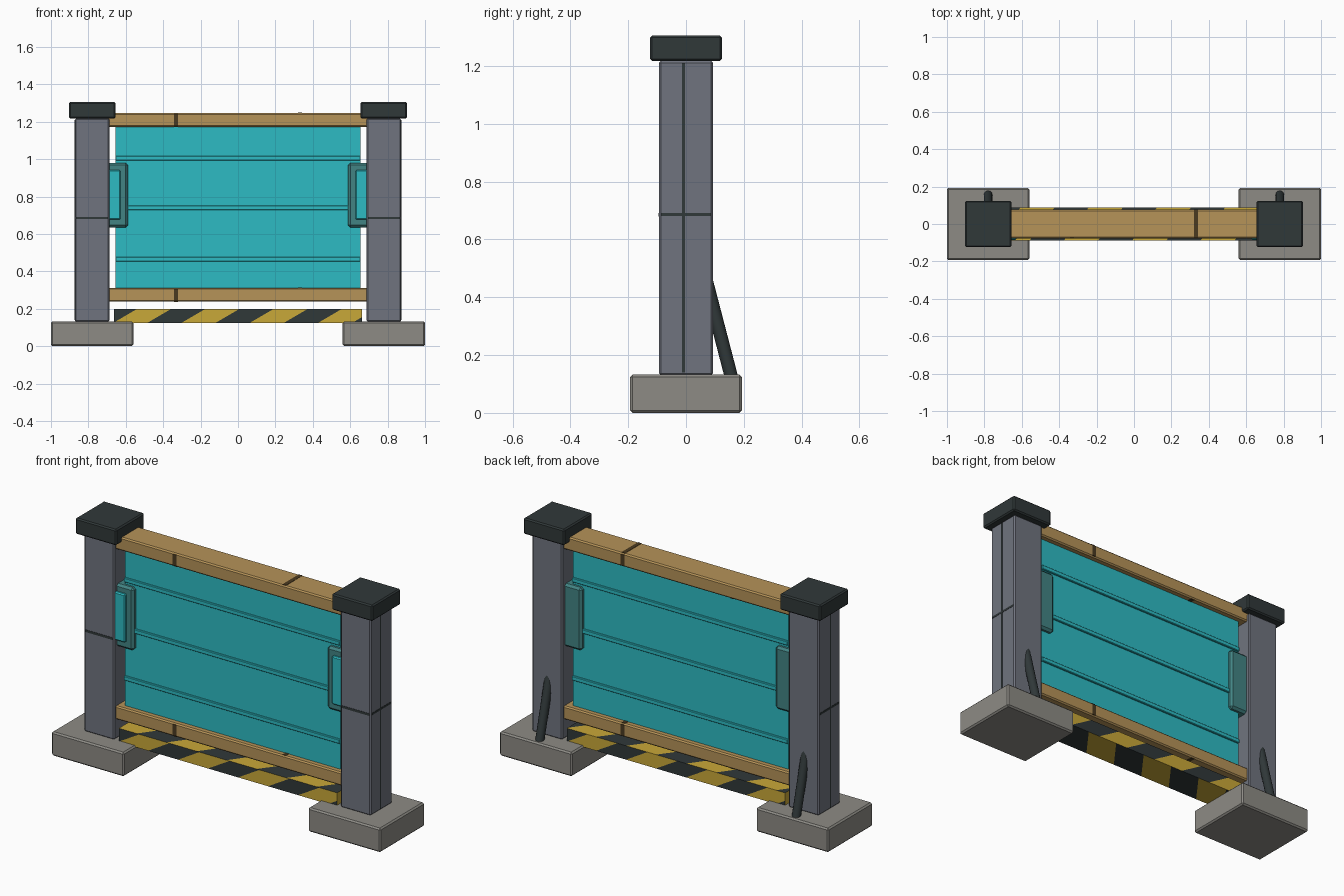
import bpy, bmesh, math
from mathutils import Vector

if "Cube" in bpy.data.objects:
    bpy.data.objects.remove(bpy.data.objects["Cube"])


def srgb(r, g, b):
    def lin(c):
        c /= 255
        return c / 12.92 if c <= 0.04045 else ((c + 0.055) / 1.055) ** 2.4
    return (lin(r), lin(g), lin(b), 1)


def material(name, *rgb):
    m = bpy.data.materials.new(name)
    m.diffuse_color = srgb(*rgb)
    m.use_nodes = True
    m.node_tree.nodes["Principled BSDF"].inputs["Base Color"].default_value = m.diffuse_color
    return m


CONCRETE = material("concrete grey", 141, 139, 133)
STEEL = material("post grey", 112, 116, 127)
DARK = material("dark metal", 48, 56, 57)
WOOD = material("tan rail", 182, 147, 88)
CYAN = material("cyan panel", 45, 187, 195)
TEAL = material("dull teal", 66, 132, 132)
YELLOW = material("warning yellow", 201, 168, 56)
SEAM = material("dark brown seam", 74, 58, 32)


def finish(name, bm, mats):
    me = bpy.data.meshes.new(name)
    bm.to_mesh(me)
    bm.free()
    for m in mats:
        me.materials.append(m)
    ob = bpy.data.objects.new(name, me)
    bpy.context.collection.objects.link(ob)
    return ob


def box(name, x, y, z, mat, bevel=0.0):
    """Box from (min, max) ranges, with an optional small bevel."""
    bm = bmesh.new()
    bmesh.ops.create_cube(bm, size=1)
    for v in bm.verts:
        v.co = [(r[0] + r[1]) / 2 + c * (r[1] - r[0]) for r, c in zip((x, y, z), v.co)]
    if bevel:
        bmesh.ops.bevel(bm, geom=bm.edges[:], offset=bevel, segments=1, affect='EDGES')
    return finish(name, bm, [mat])


def side_box(name, s, x, y, z, mat, bevel=0.0):
    return box(name, sorted((s * x[0], s * x[1])), y, z, mat, bevel)


for s, side in ((-1, "left"), (1, "right")):
    # foot, post and cap
    side_box(side + "_foot", s, (0.56, 1.0), (-0.193, 0.193), (0, 0.132), CONCRETE, 0.008)
    side_box(side + "_post", s, (0.688, 0.872), (-0.093, 0.093), (0.13, 1.218), STEEL, 0.007)
    side_box(side + "_cap", s, (0.655, 0.903), (-0.124, 0.124), (1.218, 1.306), DARK, 0.007)
    # thin painted seams on the post
    side_box(side + "_post_front_seam", s, (0.695, 0.865), (-0.0945, -0.09), (0.679, 0.692), DARK)
    side_box(side + "_post_side_seam", s, (0.868, 0.8735), (-0.086, 0.086), (0.681, 0.692), DARK)
    side_box(side + "_post_side_line", s, (0.868, 0.8733), (-0.014, -0.004), (0.14, 1.21), DARK)
    # clamp holding the panel, with its front plate
    side_box(side + "_clamp", s, (0.589, 0.70), (-0.07, 0.07), (0.635, 0.98), TEAL, 0.012)
    side_box(side + "_clamp_plate", s, (0.628, 0.70), (-0.085, -0.06), (0.677, 0.942), CYAN, 0.006)
    # slanted rear brace
    a, b = Vector((s * 0.78, 0.158, 0.12)), Vector((s * 0.78, 0.067, 0.47))
    bm = bmesh.new()
    bmesh.ops.create_cone(bm, cap_ends=True, segments=12, radius1=0.023, radius2=0.023,
                          depth=(b - a).length)
    bmesh.ops.rotate(bm, verts=bm.verts, matrix=(b - a).to_track_quat('Z', 'Y').to_matrix())
    bmesh.ops.translate(bm, verts=bm.verts, vec=(a + b) / 2)
    brace = finish(side + "_brace", bm, [DARK])
    for p in brace.data.polygons:
        p.use_smooth = len(p.vertices) == 4

# rails with one seam on each long face
R = 0.077
for name, z0, z1 in (("bottom_rail", 0.238, 0.312), ("top_rail", 1.173, 1.247)):
    box(name, (-0.70, 0.70), (-R, R), (z0, z1), WOOD, 0.007)
    m, e = 0.006, 0.0015
    box(name + "_front_seam", (-0.342, -0.32), (-R - e, -R + e), (z0 + m, z1 - m), SEAM)
    box(name + "_back_seam", (0.32, 0.342), (R - e, R + e), (z0 + m, z1 - m), SEAM)
    box(name + "_upper_seam", (0.32, 0.342), (-R + m, R - m), (z1 - e, z1 + e), SEAM)
    box(name + "_lower_seam", (-0.342, -0.32), (-R + m, R - m), (z0 - e, z0 + e), SEAM)

# panel and its horizontal ribs
box("panel", (-0.656, 0.656), (-0.046, 0.046), (0.305, 1.18), CYAN)
for i, z in enumerate((0.466, 0.74, 1.006)):
    box(f"panel_rib_{i + 1}", (-0.656, 0.656), (-0.056, 0.056), (z - 0.012, z + 0.012), CYAN, 0.003)

# striped warning beam: every long face is cut along slanted stripe borders
HX, HY, HZ, ZC = 0.664, 0.087, 0.038, 0.162
PERIOD, SHIFT, CENTRE = 0.365, 0.13, -0.33
bm = bmesh.new()
bmesh.ops.create_cube(bm, size=2)
for v in bm.verts:
    v.co = (v.co.x * HX, v.co.y * HY, v.co.z * HZ)
# face normal, gradient of the stripe coordinate
rules = [
    (Vector((0, -1, 0)), Vector((1, 0, -SHIFT / (2 * HZ)))),
    (Vector((0, 1, 0)), Vector((-1, 0, -SHIFT / (2 * HZ)))),
    (Vector((0, 0, 1)), Vector((-1, SHIFT / (2 * HY), 0))),
    (Vector((0, 0, -1)), Vector((1, -SHIFT / (2 * HY), 0))),
]
bm.normal_update()
for normal, grad in rules:
    for k in range(-5, 8):
        level = CENTRE + PERIOD * (k / 2 + 0.25)
        bm.normal_update()
        faces = [f for f in bm.faces if f.normal.dot(normal) > 0.9]
        edges = {e for f in faces for e in f.edges}
        verts = {v for f in faces for v in f.verts}
        bmesh.ops.bisect_plane(bm, geom=faces + list(edges) + list(verts), dist=1e-6,
                               plane_co=grad * (level / grad.length_squared), plane_no=grad)
bm.normal_update()
for f in bm.faces:
    for normal, grad in rules:
        if f.normal.dot(normal) > 0.9:
            t = (f.calc_center_median_weighted().dot(grad) - CENTRE) / PERIOD
            f.material_index = 1 if abs(t - round(t)) < 0.25 else 0
bmesh.ops.translate(bm, verts=bm.verts, vec=(0, 0, ZC))
finish("warning_beam", bm, [YELLOW, DARK])
